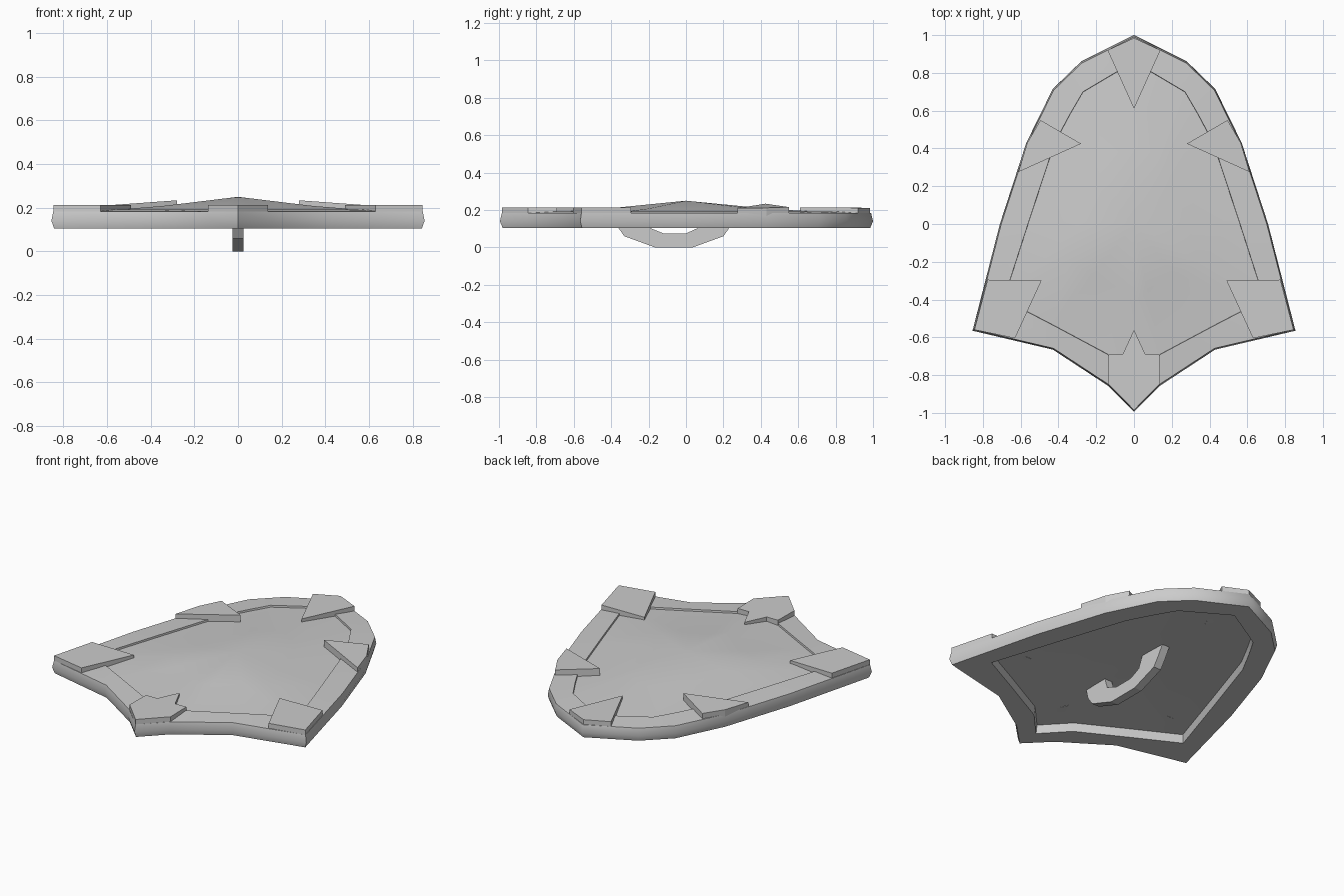
import bpy, bmesh

if "Cube" in bpy.data.objects:
    bpy.data.objects.remove(bpy.data.objects["Cube"])

# Right halves of the shield outline and the inner panel line, back tip to front tip
OUTLINE = [(0, 1), (.28, .86), (.43, .715), (.57, .43), (.71, 0),
           (.855, -.565), (.43, -.665), (.14, -.855), (0, -.995)]
PANEL = [(0, .86), (.27, .70), (.34, .58), (.42, .43), (.555, .02),
         (.69, -.40), (.43, -.535), (.14, -.69), (0, -.84)]


def mirrored(half):
    """Close a half outline that starts and ends on x = 0."""
    return half + [(-x, y) for x, y in half[-2:0:-1]]


def finish(name, bm, smooth=None):
    bmesh.ops.recalc_face_normals(bm, faces=bm.faces)
    me = bpy.data.meshes.new(name)
    bm.to_mesh(me)
    bm.free()
    ob = bpy.data.objects.new(name, me)
    bpy.context.collection.objects.link(ob)
    if smooth:
        bpy.ops.object.select_all(action='DESELECT')
        ob.select_set(True)
        bpy.context.view_layer.objects.active = ob
        bpy.ops.object.shade_smooth_by_angle(angle=smooth)
    return ob


def bridge(bm, a, b):
    n = len(a)
    for i in range(n):
        j = (i + 1) % n
        bm.faces.new((a[i], a[j], b[j], b[i]))


def fan(bm, ring, z):
    centre = bm.verts.new((0, 0, z))
    for i in range(len(ring)):
        bm.faces.new((ring[i], ring[(i + 1) % len(ring)], centre))


# Shield body: recessed back, bulging rim, slightly sunken domed panel
bm = bmesh.new()
outer, inner = mirrored(OUTLINE), mirrored(PANEL)
levels = [(inner, .5, .167), (inner, .99, .155), (inner, 1, .105),
          (outer, .985, .105), (outer, 1, .14), (outer, .99, .183),
          (inner, 1, .192), (inner, .998, .181), (inner, .5, .208)]
rings = [[bm.verts.new((x * s, y * s, z)) for x, y in pts] for pts, s, z in levels]
for a, b in zip(rings, rings[1:]):
    bridge(bm, a, b)
fan(bm, rings[0], .18)
fan(bm, rings[-1], .25)
finish("shield_body", bm, 1.0)


# Corner plates: polygons of (x, y, top z) sunk into the rim
def plate(name, pts, bottom=.16):
    bm = bmesh.new()
    lo = [bm.verts.new((x, y, bottom)) for x, y, z in pts]
    hi = [bm.verts.new((x, y, z)) for x, y, z in pts]
    bridge(bm, lo, hi)
    bm.faces.new(lo)
    bm.faces.new(hi)
    return finish(name, bm)


plate("back_tip_plate", [(0, .61, .215), (.14, .92, .212), (0, .985, .212), (-.14, .92, .212)])
plate("front_tip_plate", [(x, y, .213) for x, y in mirrored(
    [(0, -.56), (.06, -.69), (.135, -.69), (.138, -.845), (0, -.985)])])
for side, s in (("right", 1), ("left", -1)):
    plate(side + "_edge_plate", [(s * .28, .425, .234), (s * .612, .275, .21),
                                 (s * .565, .43, .212), (s * .495, .55, .216)])
    plate(side + "_corner_plate", [(s * .49, -.30, .213), (s * .775, -.295, .213),
                                   (s * .845, -.56, .213), (s * .63, -.605, .213)])

# Grip handle reaching up into the recessed back
profile = [(-.38, .17), (-.365, .11), (-.33, .06), (-.165, 0), (.035, 0), (.20, .06),
           (.235, .11), (.275, .175), (.10, .175), (.07, .107), (0, .075),
           (-.12, .075), (-.20, .107), (-.22, .17)]
bm = bmesh.new()
sides = [[bm.verts.new((x, y, z)) for y, z in profile] for x in (-.025, .025)]
bridge(bm, *sides)
for ring in sides:
    bm.faces.new(ring)
finish("grip_handle", bm)
